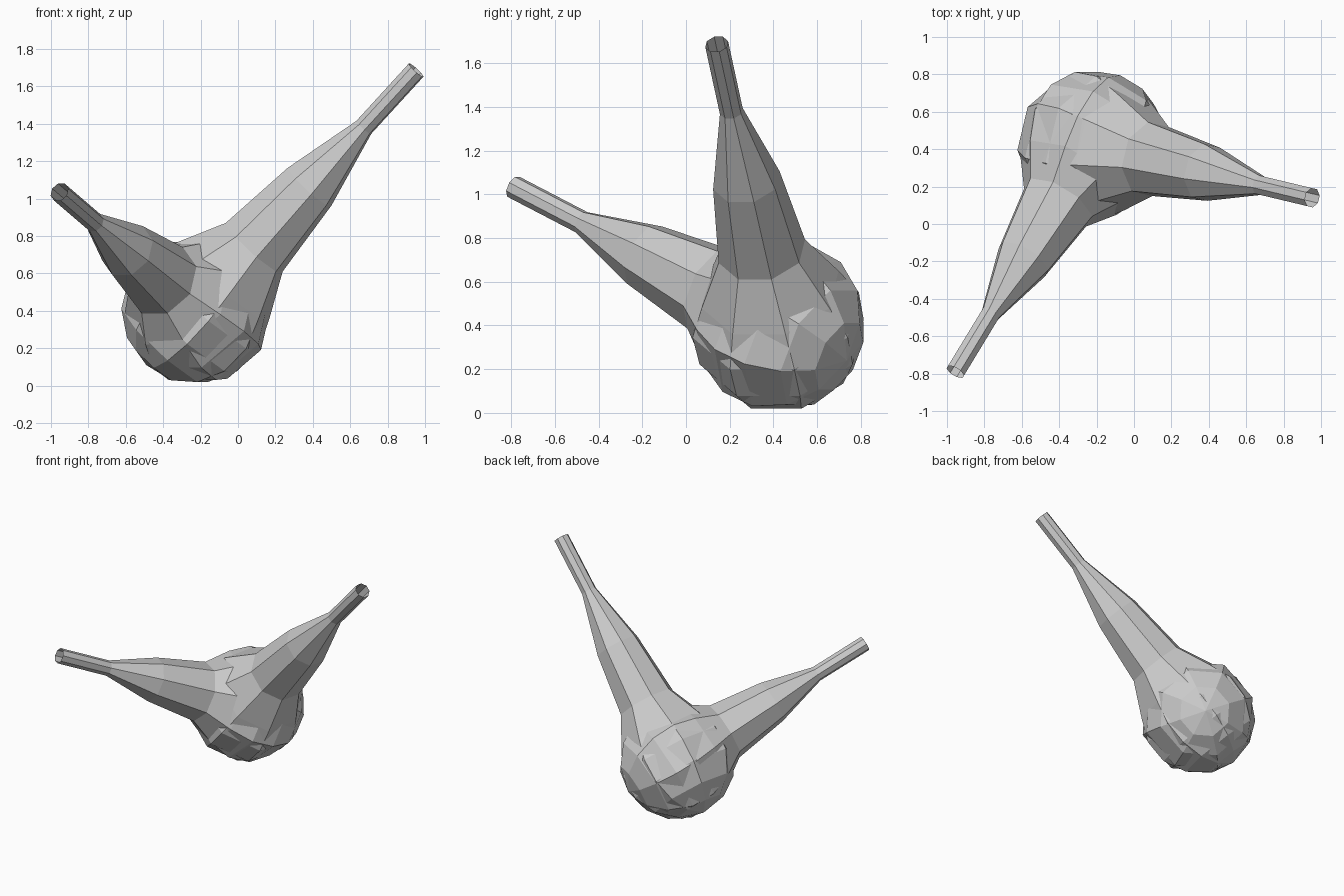
import bpy, bmesh, math
from mathutils import Vector

if "Cube" in bpy.data.objects:
    bpy.data.objects.remove(bpy.data.objects["Cube"])

SIDES = 8
CENTRE = Vector((-0.22, 0.42, 0.405))

# round bulb profile: (distance along axis from bulb centre, radius)
BULB = [(0.22, 0.325), (0.06, 0.395), (-0.11, 0.39), (-0.26, 0.31), (-0.36, 0.18)]


def make_flask(name, tip, neck):
    axis = (Vector(tip) - CENTRE).normalized()
    side = Vector((0, 0, 1)).cross(axis).normalized()
    up = axis.cross(side)
    bm = bmesh.new()
    rings = []
    for dist, rad in neck + BULB:
        ring = []
        for i in range(SIDES):
            a = 2 * math.pi * (i + 0.5) / SIDES
            ring.append(bm.verts.new(CENTRE + axis * dist
                                     + side * rad * math.cos(a) + up * rad * math.sin(a)))
        rings.append(ring)
    # walls, with the neck mouth left open
    for r0, r1 in zip(rings, rings[1:]):
        for i in range(SIDES):
            j = (i + 1) % SIDES
            bm.faces.new((r0[i], r1[i], r1[j], r0[j]))
    # rounded bottom cap
    pole = bm.verts.new(CENTRE - axis * 0.405)
    last = rings[-1]
    for i in range(SIDES):
        bm.faces.new((last[i], pole, last[(i + 1) % SIDES]))
    bmesh.ops.recalc_face_normals(bm, faces=bm.faces)
    mesh = bpy.data.meshes.new(name)
    bm.to_mesh(mesh)
    bm.free()
    obj = bpy.data.objects.new(name, mesh)
    bpy.context.collection.objects.link(obj)
    return obj


# two flasks sharing one bulb position, necks leaning apart
make_flask("front_left_flask", (-0.955, -0.79, 1.035),
           [(1.55, 0.054), (1.15, 0.054), (0.78, 0.155), (0.39, 0.21)])
make_flask("right_flask", (0.955, 0.14, 1.69),
           [(1.76, 0.054), (1.34, 0.054), (0.905, 0.158), (0.46, 0.205)])
